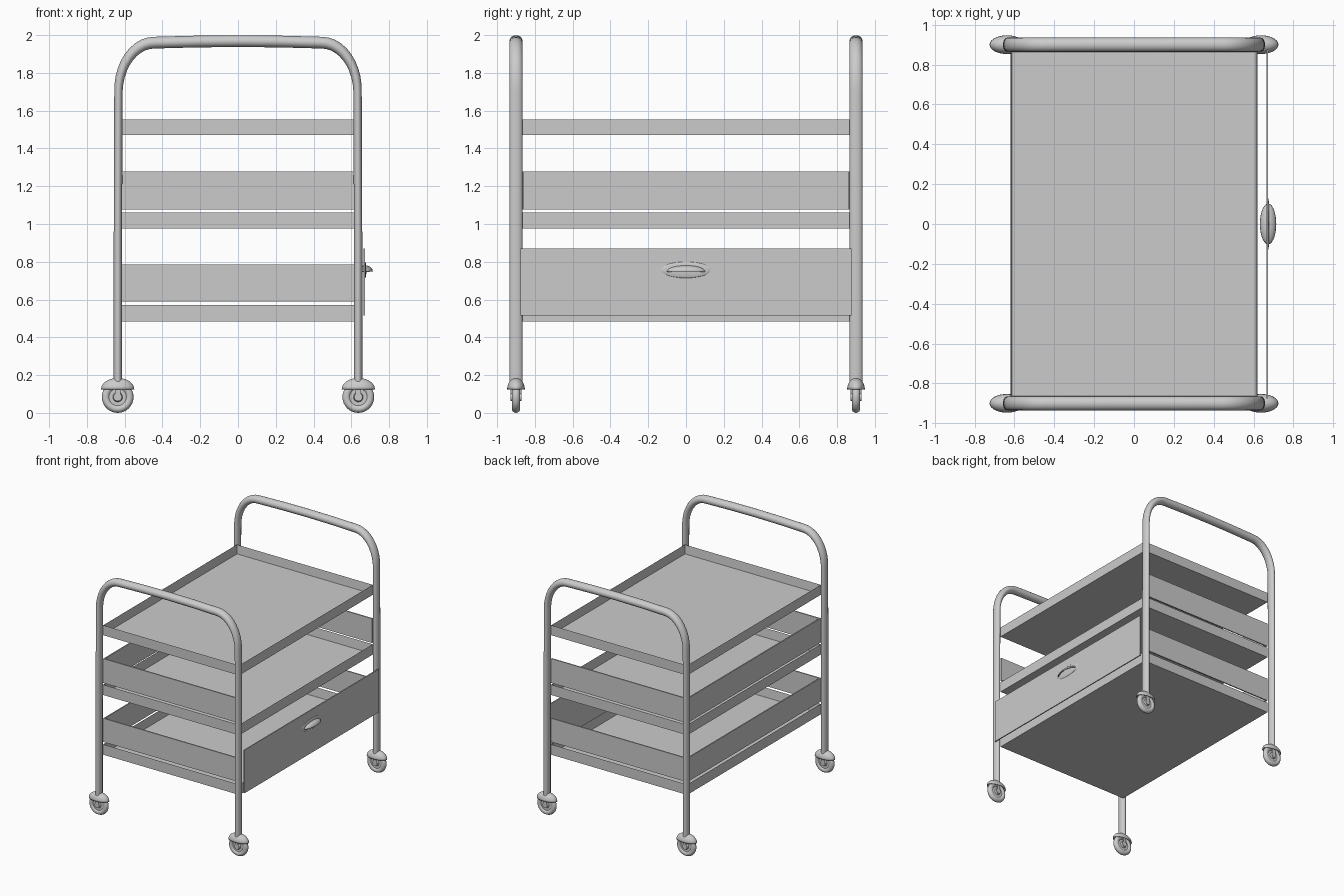
import bpy, bmesh, math
from mathutils import Vector, Matrix

if "Cube" in bpy.data.objects:
    bpy.data.objects.remove(bpy.data.objects["Cube"])

steel = bpy.data.materials.new("grey_steel")
steel.diffuse_color = (0.6, 0.6, 0.6, 1)
steel.use_nodes = True
steel.node_tree.nodes["Principled BSDF"].inputs["Base Color"].default_value = steel.diffuse_color


def finish(bm, name, smooth=False):
    bmesh.ops.recalc_face_normals(bm, faces=bm.faces)
    me = bpy.data.meshes.new(name)
    bm.to_mesh(me)
    bm.free()
    me.materials.append(steel)
    ob = bpy.data.objects.new(name, me)
    bpy.context.collection.objects.link(ob)
    if smooth:
        bpy.ops.object.select_all(action='DESELECT')
        ob.select_set(True)
        bpy.context.view_layer.objects.active = ob
        bpy.ops.object.shade_smooth_by_angle(angle=math.radians(40))
    return ob


def add_box(bm, lo, hi):
    lo, hi = Vector(lo), Vector(hi)
    m = Matrix.Translation((lo + hi) / 2) @ Matrix.Diagonal((*(hi - lo), 1))
    return bmesh.ops.create_cube(bm, size=1, matrix=m)['verts']


def skin(bm, rings, close=False):
    """Bridge successive rings of vertices; each ring is closed."""
    vs = [[bm.verts.new(p) for p in r] for r in rings]
    n = len(vs[0])
    for a, b in zip(vs, vs[1:]):
        for i in range(n):
            j = (i + 1) % n
            bm.faces.new((a[i], a[j], b[j], b[i]))
    if close:
        bm.faces.new(vs[0])
        bm.faces.new(vs[-1])


X, Y, T = 0.62, 0.87, 0.01

# Bent tube frames: oval section swept along a rounded arch
RX, RZ, LX, TOP = 0.19, 0.26, 0.636, 1.968
half = [(-LX, 0.165), (-LX, 0.9)]
for k in range(11):
    t = math.pi / 2 * k / 10
    half.append((-LX + 0.003 + RX * (1 - math.cos(t)), TOP - 0.008 - RZ + RZ * math.sin(t)))
half.append((-0.22, TOP - 0.002))
path = half + [(0, TOP)] + [(-x, z) for x, z in reversed(half)]
for side, y in (("front", -0.9), ("back", 0.9)):
    rings = []
    for i, (x, z) in enumerate(path):
        p, q = path[max(i - 1, 0)], path[min(i + 1, len(path) - 1)]
        d = Vector((q[0] - p[0], q[1] - p[1])).normalized()
        a = 0.022 + 0.009 * abs(d.x)
        rings.append([(x - d.y * a * math.cos(u), y + 0.035 * math.sin(u), z + d.x * a * math.cos(u))
                      for u in (2 * math.pi * k / 20 for k in range(20))])
    bm = bmesh.new()
    skin(bm, rings, True)
    finish(bm, side + "_tube_frame", True)

# Trays: shallow open boxes
for name, z0, z1 in (("top", 1.47, 1.552), ("middle", 0.977, 1.062), ("bottom", 0.485, 0.57)):
    bm = bmesh.new()
    add_box(bm, (-X, -Y, z0), (X, Y, z1))
    bm.faces.ensure_lookup_table()
    lid = max(bm.faces, key=lambda f: f.calc_center_median().z)
    bmesh.ops.inset_region(bm, faces=[lid], thickness=T)
    for v in lid.verts:
        v.co.z = z0 + T
    finish(bm, name + "_tray")

# Guard bands on three sides, open towards +x
for name, z0, z1 in (("middle", 1.076, 1.277), ("bottom", 0.59, 0.785)):
    bm = bmesh.new()
    add_box(bm, (-X, -Y, z0), (-X + T, Y, z1))
    for s in (-1, 1):
        ys = sorted((s * Y, s * (Y - T)))
        add_box(bm, (-X + T, ys[0], z0), (X, ys[1], z1))
    finish(bm, name + "_guard_band")

# Drawer front
bm = bmesh.new()
add_box(bm, (0.664, -0.876, 0.515), (0.673, 0.876, 0.87))
finish(bm, "drawer_front")

# Handle: shallow oval backing and a flat-bottomed cup pull
bm = bmesh.new()
bmesh.ops.create_uvsphere(bm, u_segments=24, v_segments=12, radius=1,
                          matrix=Matrix.Translation((0.673, 0, 0.757)) @ Matrix.Diagonal((0.007, 0.13, 0.043, 1)))
finish(bm, "handle_backing", True)


def dome(name, centre, size, segs=28):
    """Upper half of an ellipsoid, hollow underneath."""
    bm = bmesh.new()
    bmesh.ops.create_uvsphere(bm, u_segments=segs, v_segments=14, radius=1)
    bmesh.ops.delete(bm, geom=[v for v in bm.verts if v.co.z < -0.01], context='VERTS')
    bmesh.ops.transform(bm, verts=bm.verts, matrix=Matrix.Translation(centre) @ Matrix.Diagonal((*size, 1)))
    ob = finish(bm, name, True)
    mod = ob.modifiers.new("shell", 'SOLIDIFY')
    mod.thickness = 0.004
    mod.offset = -1
    return ob


dome("handle_cup", (0.673, 0, 0.748), (0.041, 0.103, 0.033))

# Casters: turned wheel, axle and mudguard under each leg
profile = [(0.002, 0.019), (0.022, 0.019), (0.026, 0.012), (0.046, 0.012), (0.052, 0.019),
           (0.066, 0.022), (0.076, 0.017), (0.082, 0.008), (0.084, 0)]
profile += [(r, -h) for r, h in reversed(profile[:-1])]
for sx, xn in ((-1, "left"), (1, "right")):
    for sy, yn in ((-1, "front"), (1, "back")):
        cx, cy, tag = sx * 0.637, sy * 0.9, f"{yn}_{xn}_"
        bm = bmesh.new()
        skin(bm, [[(cx + r * math.cos(u), cy + h, 0.084 + r * math.sin(u))
                   for u in (2 * math.pi * k / 32 for k in range(32))] for r, h in profile], True)
        finish(bm, tag + "wheel", True)
        dome(tag + "mudguard", (cx, cy, 0.125), (0.088, 0.047, 0.06))
        # Fork arms from mudguard to axle
        bm = bmesh.new()
        for s in (-1, 1):
            ys = sorted((cy + s * 0.023, cy + s * 0.029))
            add_box(bm, (cx - 0.014, ys[0], 0.084), (cx + 0.014, ys[1], 0.16))
            bmesh.ops.create_cone(bm, cap_ends=True, segments=20, radius1=0.022, radius2=0.022, depth=0.01,
                                  matrix=Matrix.Translation((cx, cy + s * 0.024, 0.084)) @ Matrix.Rotation(math.pi / 2, 4, 'X'))
        finish(bm, tag + "fork", True)
